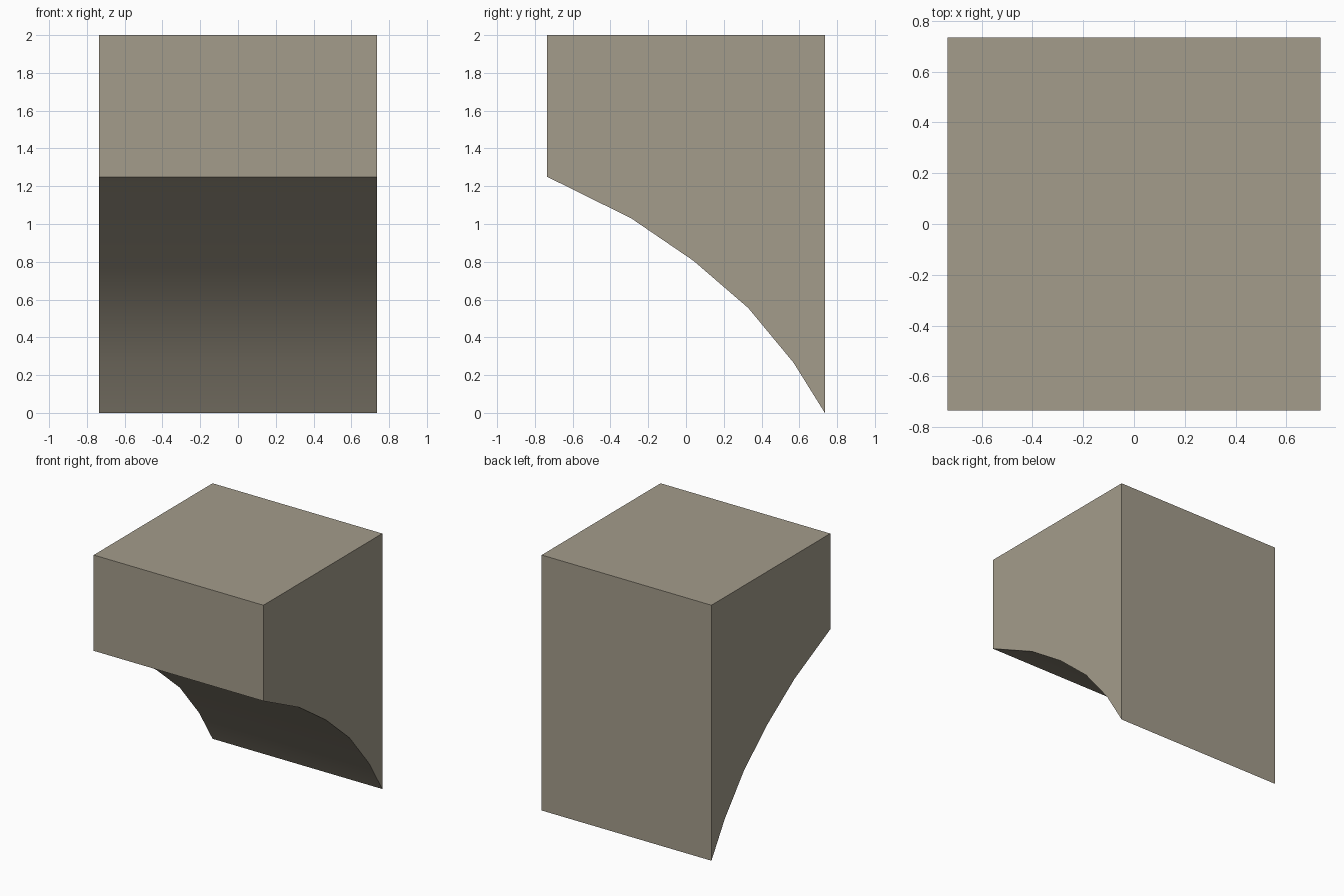
import bpy, bmesh

if "Cube" in bpy.data.objects:
    bpy.data.objects.remove(bpy.data.objects["Cube"])

HALF = 0.735

# Stone colour
stone = bpy.data.materials.new("warm grey stone")
stone.diffuse_color = (0.371, 0.332, 0.258, 1.0)
stone.use_nodes = True
stone.node_tree.nodes["Principled BSDF"].inputs["Base Color"].default_value = stone.diffuse_color

# Side profile (y, z): square block with a curved underside
curve = [(-HALF, 1.25), (-0.29, 1.03), (0.04, 0.805),
         (0.33, 0.555), (0.57, 0.265), (HALF, 0.0)]
profile = curve + [(HALF, 2.0), (-HALF, 2.0)]

# Extrude the profile across x
bm = bmesh.new()
side = bm.faces.new([bm.verts.new((-HALF, y, z)) for y, z in profile])
ext = bmesh.ops.extrude_face_region(bm, geom=[side])
verts = [g for g in ext["geom"] if isinstance(g, bmesh.types.BMVert)]
bmesh.ops.translate(bm, verts=verts, vec=(2 * HALF, 0, 0))
bmesh.ops.recalc_face_normals(bm, faces=bm.faces)

mesh = bpy.data.meshes.new("corbel_block")
bm.to_mesh(mesh)
bm.free()
mesh.materials.append(stone)
block = bpy.data.objects.new("corbel_block", mesh)
bpy.context.collection.objects.link(block)

# Smooth underside, crisp block edges
bpy.context.view_layer.objects.active = block
block.select_set(True)
bpy.ops.object.shade_smooth_by_angle(angle=0.4)
